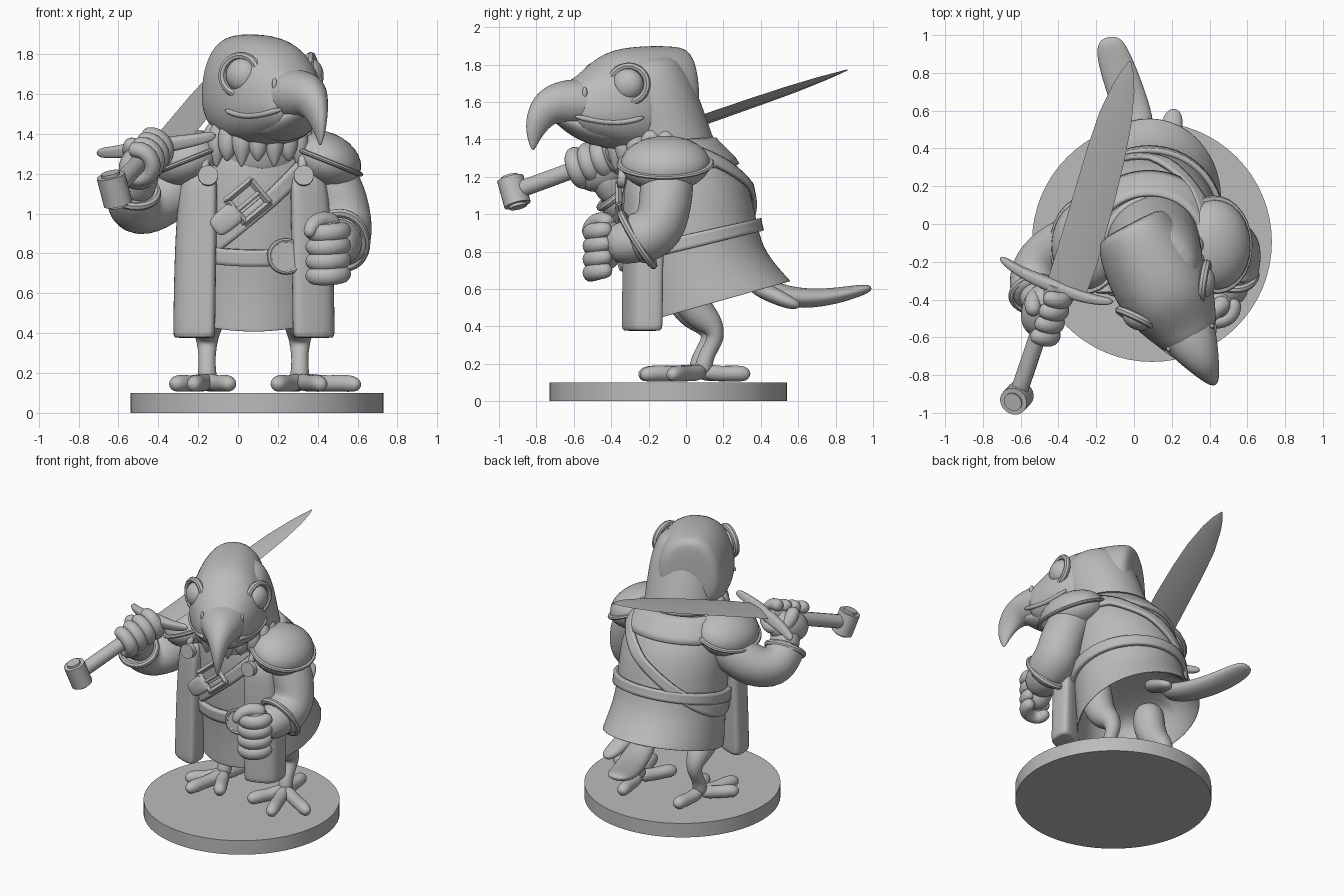
import bpy, bmesh
from math import sin, cos, pi, radians
from mathutils import Vector as V, Matrix

if "Cube" in bpy.data.objects:
    bpy.data.objects.remove(bpy.data.objects["Cube"])

grey = bpy.data.materials.new("plain grey")
grey.use_nodes = True
grey.diffuse_color = (0.5, 0.5, 0.5, 1)
grey.node_tree.nodes["Principled BSDF"].inputs["Base Color"].default_value = (0.5, 0.5, 0.5, 1)


def finish(name, bm, sub=0, thick=0):
    bmesh.ops.recalc_face_normals(bm, faces=bm.faces)
    me = bpy.data.meshes.new(name)
    bm.to_mesh(me)
    bm.free()
    me.materials.append(grey)
    ob = bpy.data.objects.new(name, me)
    bpy.context.collection.objects.link(ob)
    if thick:
        mod = ob.modifiers.new("thickness", 'SOLIDIFY')
        mod.thickness, mod.offset = thick, 0
    if sub:
        ob.modifiers.new("smooth", 'SUBSURF').levels = sub
        ob.modifiers["smooth"].render_levels = sub
        me.shade_smooth()
    else:
        bpy.ops.object.select_all(action='DESELECT')
        ob.select_set(True)
        bpy.context.view_layer.objects.active = ob
        bpy.ops.object.shade_smooth_by_angle(angle=radians(35))


def loft(name, secs, n=14, p=2, sub=2, taper=0):
    """Skin rings given as (centre, side vector, up vector)."""
    bm = bmesh.new()
    rings = []
    for c, u, v in secs:
        ring = []
        for i in range(n):
            a = 2 * pi * i / n
            x, y = cos(a), sin(a)
            k = (abs(x) ** p + abs(y) ** p) ** (-1 / p)
            ring.append(bm.verts.new(c + u * x * k * (1 - taper * y * k) + v * y * k))
        rings.append(ring)
    for r, q in zip(rings, rings[1:]):
        for i in range(n):
            bm.faces.new((r[i], r[(i + 1) % n], q[(i + 1) % n], q[i]))
    bm.faces.new(rings[0])
    bm.faces.new(rings[-1])
    finish(name, bm, sub)


def tube(name, pts, radii, hint=(1, 0, 0), **kw):
    pts = [V(q) for q in pts]
    secs = []
    for i, c in enumerate(pts):
        t = (pts[min(i + 1, len(pts) - 1)] - pts[max(i - 1, 0)]).normalized()
        u = V(hint) - t * t.dot(V(hint))
        u.normalize()
        r = radii[i] if isinstance(radii, (list, tuple)) else radii
        a, b = r if isinstance(r, tuple) else (r, r)
        secs.append((c, u * a, t.cross(u) * b))
    loft(name, secs, **kw)


def frame(loc, zdir, hint=(0, 0, 1), scale=(1, 1, 1)):
    z = V(zdir).normalized()
    x = (V(hint) - z * z.dot(V(hint))).normalized()
    m = Matrix((x, z.cross(x), z)).transposed().to_4x4()
    return Matrix.Translation(loc) @ m @ Matrix.Diagonal((*scale, 1))


def ball(name, mat):
    bm = bmesh.new()
    bmesh.ops.create_uvsphere(bm, u_segments=24, v_segments=14, radius=1, matrix=mat)
    finish(name, bm)


def disc(name, mat, n=32):
    bm = bmesh.new()
    bmesh.ops.create_cone(bm, cap_ends=True, segments=n, radius1=1, radius2=1, depth=1, matrix=mat)
    finish(name, bm)


def hoop(name, mat, thick, n=28, m=8):
    """Round rim of unit radius placed by a matrix."""
    bm = bmesh.new()
    g = [[bm.verts.new(mat @ V(((1 + thick * cos(b)) * cos(a), (1 + thick * cos(b)) * sin(a), thick * sin(b))))
          for b in [2 * pi * j / m for j in range(m)]] for a in [2 * pi * i / n for i in range(n)]]
    for i in range(n):
        for j in range(m):
            k, l = (i + 1) % n, (j + 1) % m
            bm.faces.new((g[i][j], g[k][j], g[k][l], g[i][l]))
    finish(name, bm)


disc("round_base", frame((0.095, -0.095, 0.05), (0, 0, 1), (1, 0, 0), (0.635, 0.635, 0.1)), 64)

# Robe: height, centre y, half width, half depth, backward slope
CX = 0.08
BODY = [(0.53, 0.14, 0.385, 0.42, 0.28), (0.7, 0.07, 0.37, 0.355, 0.26), (0.85, 0.04, 0.365, 0.345, 0.24),
        (1.1, 0.01, 0.37, 0.335, 0.16), (1.27, -0.04, 0.34, 0.29, 0.1), (1.4, -0.08, 0.26, 0.22, 0.05)]


def body_ring(h, grow=1):
    i = max(k for k in range(len(BODY) - 1) if BODY[k][0] <= h or k == 0)
    a, b = BODY[i], BODY[i + 1]
    f = (h - a[0]) / (b[0] - a[0])
    cy, rx, ry, s = (a[k] + (b[k] - a[k]) * f for k in range(1, 5))
    return V((CX, cy, h)), V((rx * grow, 0, 0)), V((0, ry, s * ry)) * grow


# Hollow hem turns up inside the skirt
loft("robe", [body_ring(0.78, 0.85), body_ring(0.65, 0.9), body_ring(0.54, 0.95), body_ring(0.52)]
     + [body_ring(b[0]) for b in BODY], n=24)


def sheet(name, height, width, grow, a0=0, a1=360, thick=0.025, rows=4, n=48):
    """Cloth or leather band that follows the robe."""
    bm = bmesh.new()
    g = []
    for i in range(n + 1):
        a = radians(a0 + (a1 - a0) * i / n)
        row = []
        for j in range(rows + 1):
            c, u, v = body_ring(height(a) + width * (j / rows - 0.5), grow)
            row.append(bm.verts.new(c + u * cos(a) + v * sin(a)))
        g.append(row)
    for r, q in zip(g, g[1:]):
        for j in range(rows):
            bm.faces.new((r[j], q[j], q[j + 1], r[j + 1]))
    bmesh.ops.remove_doubles(bm, verts=bm.verts, dist=0.0001)
    finish(name, bm, 0, thick)


sheet("belt", lambda a: 0.86, 0.075, 1.03, thick=0.03)
sheet("shoulder_strap", lambda a: 1.06 + 0.28 * cos(a), 0.09, 1.02)
sheet("back_mantle", lambda a: 1.31, 0.16, 1.01, 5, 175)
hoop("belt_buckle_rim", frame((0.24, -0.33, 0.785), (0.25, -1, 0.1), scale=(0.08, 0.085, 0.1)), 0.16)
disc("belt_buckle", frame((0.24, -0.325, 0.785), (0.25, -1, 0.1), scale=(0.08, 0.085, 0.03)))

# Square strap buckle and folded strap end
along, across = V((0.75, 0, 0.62)), V((-0.62, 0, 0.75))
mid = V((0.05, -0.36, 1.06))
for k in (-1, 1):
    tube("strap_buckle_side", [mid + across * 0.075 * k - along * 0.09, mid + across * 0.075 * k + along * 0.09],
         0.018, hint=(0, 1, 0), n=4, sub=0)
    tube("strap_buckle_end", [mid + along * 0.08 * k - across * 0.08, mid + along * 0.08 * k + across * 0.08],
         0.018, hint=(0, 1, 0), n=4, sub=0)
tube("strap_buckle_pin", [mid - along * 0.1, mid + along * 0.08], 0.012, hint=(0, 1, 0), sub=0)
tube("strap_end", [mid - along * 0.06, mid - along * 0.12, mid - along * 0.2, mid - along * 0.23],
     [(0.02, 0.055), (0.03, 0.06), (0.025, 0.055), (0.015, 0.04)], hint=(0, 1, 0), p=4)

for s, side in ((1, "left"), (-1, "right")):
    # Long front coat panels, clasps and collar
    loft(side + "_coat_panel", [(V((CX + s * x, y, z)), V((r, s * 0.04, 0)), V((0, d, 0)))
         for x, y, z, r, d in ((0.3, -0.235, 0.375, 0.105, 0.09), (0.3, -0.235, 0.385, 0.105, 0.09),
                               (0.295, -0.23, 0.75, 0.105, 0.09), (0.285, -0.225, 1.05, 0.1, 0.09),
                               (0.27, -0.22, 1.24, 0.09, 0.09))], n=16, p=5)
    disc(side + "_clasp", frame((CX + 0.01 + s * 0.24, -0.345, 1.19), (0, -1, 0.1), scale=(0.05, 0.05, 0.04)))
    tube(side + "_collar", [(CX + s * x, y, z) for x, y, z in
         ((0.24, -0.33, 1.19), (0.25, -0.27, 1.33), (0.25, -0.1, 1.4), (0.18, 0.08, 1.42), (0, 0.14, 1.41))],
         0.025, hint=(0.3, 0.2, 1))
    # Domed shoulder guard with rim
    m = frame((CX + 0.01 + s * 0.34, -0.11, 1.27), (s * 0.4, 0, 1), (0, 1, 0.15), (0.24, 0.195, 0.14))
    ball(side + "_shoulder_guard", m)
    hoop(side + "_shoulder_rim", m, 0.09)

# Arms
tube("left_sleeve", [(0.36, -0.09, 1.28), (0.45, -0.1, 1.2), (0.52, -0.11, 1.05), (0.53, -0.14, 0.92),
                     (0.52, -0.24, 0.87), (0.51, -0.29, 0.86)], [0.12, 0.15, 0.145, 0.15, 0.15, 0.14])
hoop("left_cuff", frame((0.52, -0.26, 0.865), (-0.1, -0.8, -0.5), scale=(0.16, 0.125, 0.13)), 0.16)
tube("left_forearm", [(0.52, -0.2, 0.87), (0.5, -0.32, 0.85), (0.47, -0.42, 0.83)], [0.13, 0.12, 0.1])
tube("right_sleeve", [(-0.18, -0.06, 1.25), (-0.28, -0.08, 1.16), (-0.43, -0.14, 1.04), (-0.53, -0.26, 1.02),
                      (-0.53, -0.36, 1.1), (-0.52, -0.39, 1.13)], [0.12, 0.15, 0.15, 0.15, 0.13, 0.13], hint=(0.3, 0, 1))
hoop("right_cuff", frame((-0.525, -0.37, 1.11), (0.1, -0.6, 0.7), scale=(0.115, 0.12, 0.12)), 0.18)
tube("right_wrist", [(-0.53, -0.34, 1.08), (-0.5, -0.41, 1.17), (-0.47, -0.45, 1.25)], [0.1, 0.1, 0.095])

# Left fist with curled fingers
ball("left_palm", frame((0.45, -0.43, 0.84), (0, 0, 1), (1, 0, 0), (0.095, 0.1, 0.14)))
for i in range(4):
    z = 0.91 - 0.072 * i
    tube("left_finger", [(0.53, -0.39, z + 0.01), (0.53, -0.48, z), (0.45, -0.525, z - 0.01), (0.37, -0.5, z - 0.01),
                         (0.37, -0.42, z)], [0.042, 0.047, 0.048, 0.045, 0.035], hint=(0, 0, 1))
tube("left_thumb", [(0.5, -0.4, 0.94), (0.43, -0.45, 0.975), (0.37, -0.51, 0.95), (0.35, -0.54, 0.88)],
     [0.05, 0.05, 0.042, 0.03], hint=(0, 0, 1))

# Sword: crosswise barrel pommel, grip, guard and blade along one axis
end = V((-0.62, -0.92, 1.12))
ax = V((0.6, 1.78, 0.65)).normalized()
wd = V((0.92, -0.36, 0.14))
wd = (wd - ax * ax.dot(wd)).normalized()
nm = ax.cross(wd)
disc("pommel", frame(end, nm, scale=(0.07, 0.075, 0.15)), 24)
disc("pommel_cap", frame(end, nm, scale=(0.045, 0.05, 0.18)), 24)
tube("grip", [end, end + ax * 0.3, end + ax * 0.67], 0.046, sub=0)
g0 = end + ax * 0.66
tube("guard", [g0 + wd * x + ax * y for x, y in ((-0.33, 0.04), (-0.2, 0), (0, 0), (0.2, 0), (0.33, 0.04))],
     [(0.025, 0.02), (0.03, 0.025), (0.045, 0.04), (0.03, 0.025), (0.025, 0.02)], hint=nm, p=4)
loft("blade", [(g0 + ax * s + wd * c, wd * w, nm * 0.018 * k) for s, c, w, k in
     ((0, 0.065, 0.11, 1), (0.18, 0.065, 0.114, 1), (0.55, 0.05, 0.112, 1), (0.8, 0.035, 0.105, 1),
      (1, 0.022, 0.092, 0.9), (1.18, 0.012, 0.06, 0.7), (1.27, 0.005, 0.033, 0.4), (1.33, 0, 0.003, 0.2))], n=4, sub=0)

# Right fist wrapped around the grip
ball("right_palm", frame(end + ax * 0.5 + V((-0.02, 0.02, -0.05)), ax, scale=(0.11, 0.105, 0.15)))
for i in range(4):
    c = end + ax * (0.39 + 0.074 * i)
    tube("right_finger", [c + (wd * cos(a) + nm * sin(a)) * 0.088 for a in [radians(-110 + 52 * k) for k in range(6)]],
         [0.042, 0.046, 0.048, 0.048, 0.045, 0.038], hint=ax)
tube("right_thumb", [end + ax * 0.5 - nm * 0.1 - wd * 0.04, end + ax * 0.56 - wd * 0.1,
                     end + ax * 0.58 - wd * 0.07 + nm * 0.09], [0.05, 0.045, 0.035], hint=ax)

# Head, turned towards its left
F = V((0.47, -0.883, 0))
S = V((0.883, 0.47, 0))
O = V((0.185, -0.39, 0))


def at(t, z, b=0):
    return O + F * t + S * b + V((0, 0, z))


loft("head", [(at(t, (hi + lo) / 2), S * w, V((0, 0, (hi - lo) / 2))) for t, hi, lo, w in
     ((-0.445, 1.86, 1.45, 0.15), (-0.42, 1.9, 1.38, 0.21), (-0.22, 1.905, 1.32, 0.255), (-0.02, 1.89, 1.33, 0.255),
      (0.09, 1.83, 1.37, 0.225), (0.2, 1.735, 1.41, 0.175), (0.28, 1.71, 1.47, 0.13))], n=16, p=2.5, taper=0.12)
tube("upper_beak", [at(t, z) for t, z in ((0.02, 1.59), (0.2, 1.595), (0.33, 1.595), (0.41, 1.565),
                                         (0.46, 1.49), (0.483, 1.41), (0.485, 1.34))],
     [(0.2, 0.14), (0.165, 0.135), (0.12, 0.122), (0.08, 0.1), (0.048, 0.075), (0.025, 0.042), (0.006, 0.008)], hint=S)
tube("lower_beak", [at(t, z) for t, z in ((0, 1.43), (0.14, 1.445), (0.25, 1.48), (0.36, 1.525))],
     [(0.2, 0.09), (0.15, 0.07), (0.1, 0.05), (0.04, 0.02)], hint=S)
for k, side in ((1, "left"), (-1, "right")):
    look = S * k * 0.75 + F * 0.55 + V((0, 0, 0.08))
    ball(side + "_eye", frame(at(0.015, 1.695, 0.195 * k), look, scale=(0.085, 0.085, 0.065)))
    hoop(side + "_eye_rim", frame(at(0.015, 1.695, 0.205 * k), look, scale=(0.097, 0.1, 0.11)), 0.2)
    tube(side + "_mouth_crease", [at(-0.06, 1.52, 0.255 * k), at(0.06, 1.485, 0.22 * k), at(0.18, 1.495, 0.165 * k),
                                  at(0.3, 1.525, 0.115 * k)], 0.015, hint=(0, 0, 1))
    ball(side + "_nostril", frame(at(0.24, 1.65, 0.13 * k), S * k, scale=(0.03, 0.014, 0.012)))

# Neck and ragged ruff
tube("neck", [(0.09, -0.06, 1.2), (0.1, -0.1, 1.36), (0.11, -0.14, 1.48), (0.12, -0.19, 1.62), (0.13, -0.24, 1.76),
              (0.13, -0.25, 1.84)], [0.26, 0.255, 0.25, 0.25, 0.225, 0.16], n=18)
for i in range(11):
    a = radians(-190 + 20 * i)
    d = V((cos(a), sin(a), 0))
    c = V((0.1, -0.15, 0))
    tube("ruff_feather", [c + d * r + V((0, 0, z)) for r, z in ((0.2, 1.46), (0.235, 1.37), (0.24, 1.3),
                                                             (0.24, 1.23 + 0.03 * (i % 2)))],
         [0.05, 0.06, 0.04, 0.006], hint=d)

# Legs and splayed feet
for side, x, y, toes in (("left", 0.31, 0.09, ((0.29, -0.17), (0.11, -0.32), (-0.12, -0.23), (-0.03, 0.24))),
                         ("right", -0.155, 0.06, ((-0.17, -0.17), (-0.07, -0.3), (0.12, -0.22), (0.03, 0.23)))):
    tube(side + "_leg", [(x, y + dy, z) for dy, z in ((-0.1, 0.78), (-0.1, 0.6), (-0.03, 0.47), (0.06, 0.4),
                                                      (0.075, 0.33), (0.01, 0.24), (0, 0.14))],
         [0.1, 0.11, 0.095, 0.065, 0.048, 0.04, 0.06])
    for dx, dy in toes:
        tube(side + "_toe", [(x + dx * f, y + dy * f, z) for f, z in ((0, 0.16), (0.4, 0.145), (0.75, 0.15), (0.95, 0.145),
                                                                     (1.04, 0.13))],
             [0.05, 0.04, 0.045, 0.042, 0.02], hint=(0, 0, 1))

# Tail feathers
tube("tail_feather_long", [(0.04, 0.36, 0.62), (0.01, 0.55, 0.55), (-0.05, 0.72, 0.55), (-0.1, 0.86, 0.575),
                           (-0.13, 0.96, 0.6), (-0.135, 0.99, 0.605)],
     [(0.08, 0.06), (0.1, 0.06), (0.1, 0.05), (0.095, 0.04), (0.075, 0.028), (0.03, 0.012)])
tube("tail_feather_short", [(0.16, 0.34, 0.63), (0.19, 0.48, 0.56), (0.21, 0.57, 0.52), (0.215, 0.61, 0.51)],
     [(0.06, 0.05), (0.065, 0.045), (0.055, 0.035), (0.02, 0.015)])
